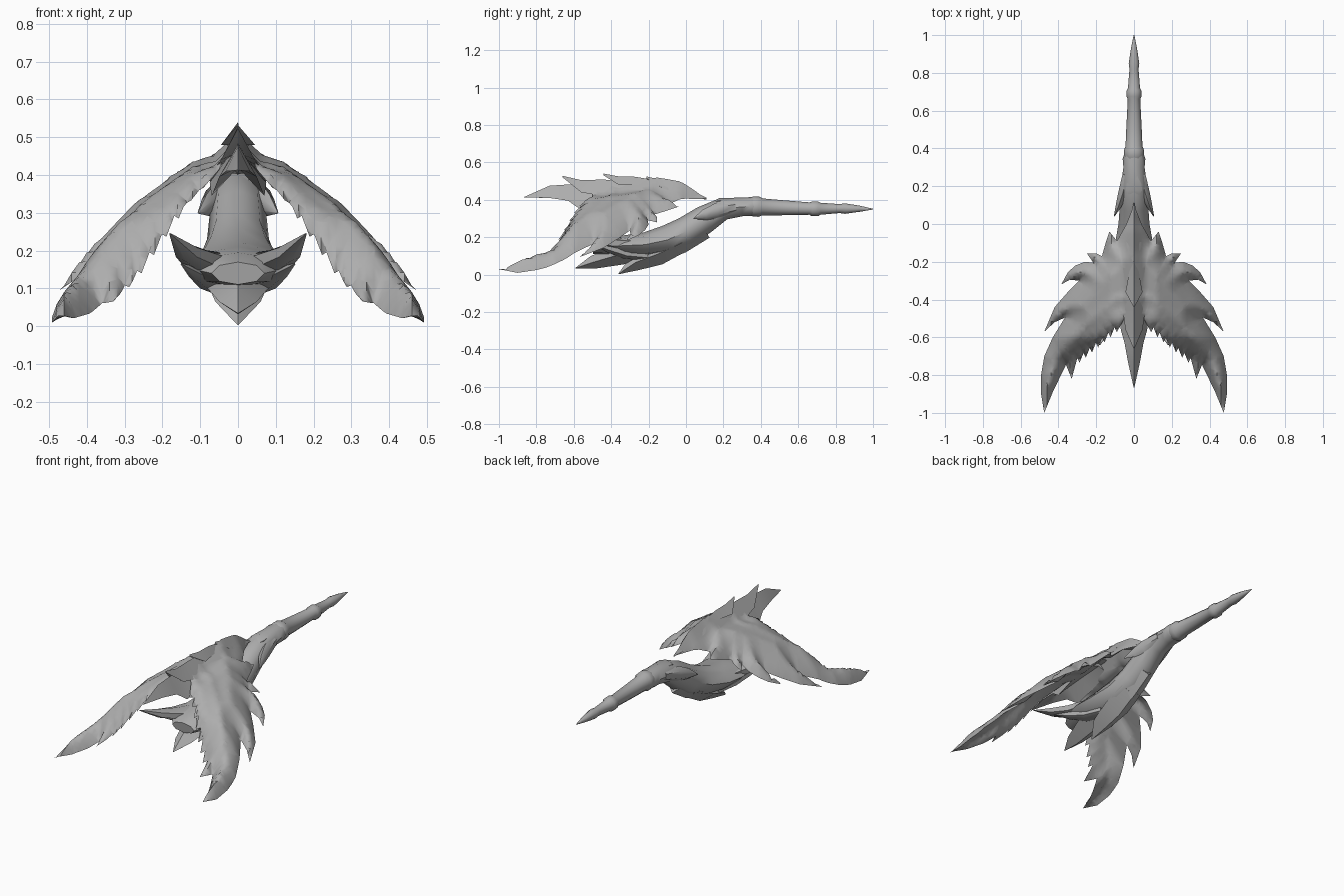
import bpy, bmesh, math
from mathutils import Vector

if "Cube" in bpy.data.objects:
    bpy.data.objects.remove(bpy.data.objects["Cube"])

grey = bpy.data.materials.new("plain grey")
grey.diffuse_color = (0.42, 0.42, 0.42, 1)
grey.use_nodes = True
grey.node_tree.nodes["Principled BSDF"].inputs["Base Color"].default_value = grey.diffuse_color


def finish(bm, name, angle=40):
    bmesh.ops.remove_doubles(bm, verts=bm.verts, dist=0.0005)
    bmesh.ops.recalc_face_normals(bm, faces=bm.faces)
    me = bpy.data.meshes.new(name)
    bm.to_mesh(me)
    bm.free()
    me.materials.append(grey)
    ob = bpy.data.objects.new(name, me)
    bpy.context.collection.objects.link(ob)
    bpy.ops.object.select_all(action='DESELECT')
    ob.select_set(True)
    bpy.context.view_layer.objects.active = ob
    bpy.ops.object.shade_smooth_by_angle(angle=math.radians(angle))
    return ob


def skin(bm, rings):
    n = len(rings[0])
    rings = [[bm.verts.new(p) for p in ring] for ring in rings]
    for a, b in zip(rings, rings[1:]):
        for k in range(n):
            bm.faces.new((a[k], a[(k + 1) % n], b[(k + 1) % n], b[k]))
    bm.faces.new(rings[0])
    bm.faces.new(rings[-1])


def loft(name, rows, n=8, mirror=False, angle=50):
    """Skin rings along a path; each row is x, y, z, half width, half height."""
    bm = bmesh.new()
    pts = [Vector(r[:3]) for r in rows]
    for sx in ((1, -1) if mirror else (1,)):
        rings = []
        for i, r in enumerate(rows):
            t = (pts[min(i + 1, len(pts) - 1)] - pts[max(i - 1, 0)]).normalized()
            side = t.cross(Vector((0, 0, 1))).normalized()
            up = side.cross(t)
            ring = []
            for k in range(n):
                a = math.pi / 2 + 2 * math.pi * k / n
                p = pts[i] + side * r[3] * math.cos(a) + up * r[4] * math.sin(a)
                ring.append((p.x * sx, p.y, p.z))
            rings.append(ring)
        skin(bm, rings)
    return finish(bm, name, angle)


def hood(name, rows):
    """Inverted V plate; each row is y, top z, half width, side z, inner z."""
    bm = bmesh.new()
    skin(bm, [[(0, y, zt), (w, y, zs), (0, y, zi), (-w, y, zs)] for y, zt, w, zs, zi in rows])
    return finish(bm, name, 45)


# long tail shaft with two ring joints
shaft = [(1.0, .35, .002), (.93, .352, .016), (.85, .353, .028), (.82, .353, .024), (.72, .352, .032),
         (.705, .352, .04), (.675, .352, .04), (.66, .353, .033), (.5, .358, .041),
         (.41, .362, .045), (.39, .363, .054), (.36, .364, .054), (.34, .364, .045)]
loft("tail_shaft", [(0, y, z, r, r) for y, z, r in shaft], 12)

# curved neck flowing down into the lower body
neck = [(.37, .364, .052, .05), (.345, .364, .06, .05), (.3, .362, .056, .05), (.2, .352, .07, .06),
        (.1, .295, .075, .075), (0, .23, .082, .08), (-.1, .185, .1, .08),
        (-.22, .16, .125, .065), (-.33, .155, .135, .055), (-.43, .15, .115, .045),
        (-.5, .14, .07, .03)]
loft("neck", [(0, y, z, w, h) for y, z, w, h in neck], 8)

# collar points where the neck meets the shaft
loft("collar_point", [(.035, .26, .36, .03, .03), (.06, .16, .34, .028, .04),
                      (.08, .1, .32, .018, .03), (.105, .04, .30, .002, .002)], 6, True)
loft("collar_ridge", [(0, .3, .38, .03, .03), (0, .18, .385, .05, .025),
                      (0, .12, .37, .004, .004)], 6)

# upper and lower jaw horns
loft("upper_jaw_horn", [(.04, -.3, .165, .08, .03), (.09, -.42, .17, .06, .032),
                        (.135, -.52, .195, .035, .025), (.18, -.64, .245, .002, .002)], 6, True)
loft("lower_jaw_horn", [(.02, -.22, .105, .06, .03), (.06, -.33, .115, .05, .03),
                        (.105, -.42, .14, .03, .02), (.15, -.5, .165, .002, .002)], 6, True)
# keel plates under the jaw
loft("jaw_tip", [(0, -.25, .12, .09, .05), (0, -.38, .1, .08, .052),
                 (0, -.5, .065, .05, .035), (0, -.59, .035, .002, .002)], 4)
loft("keel_plate", [(0, -.02, .17, .07, .05), (0, -.15, .11, .08, .06),
                    (0, -.27, .065, .06, .045), (0, -.36, .004, .002, .002)], 4)
loft("rear_keel_plate", [(0, .1, .24, .05, .05), (0, -.03, .16, .06, .05),
                         (0, -.16, .06, .002, .002)], 4)

# wing outline: barbed leading edge, swept tip, toothed trailing edge
outline = [(0, .1), (.04, 0), (.09, -.09), (.13, -.04), (.15, -.1), (.17, -.17), (.2, -.155),
           (.25, -.155), (.215, -.205), (.26, -.2), (.31, -.22), (.35, -.255), (.385, -.32),
           (.34, -.295), (.29, -.3), (.35, -.36), (.42, -.44), (.475, -.57), (.42, -.52),
           (.365, -.495), (.43, -.6), (.475, -.7), (.492, -.8), (.492, -.9), (.475, -1.0),
           (.43, -.89), (.36, -.745), (.33, -.82)]
for i in range(7):
    f = i / 7
    x, y = .3 - .23 * f, -.71 + .19 * f
    outline += [(x, y), (x - .012, y - .025)]
outline += [(.05, -.5), (0, -.5)]


def edge_distance(x, y):
    best = 9
    p = Vector((x, y))
    for a, b in zip(outline, outline[1:-1]):
        a, b = Vector(a), Vector(b)
        f = max(0, min(1, (p - a).dot(b - a) / (b - a).length_squared))
        best = min(best, (a + (b - a) * f - p).length)
    return best


def clamp(v):
    return max(0, min(1, v))


def wing_height(x, y, face):
    d = edge_distance(x, y)
    bulge = .085 * clamp(d / .11) ** .8 - .022 * clamp(1 - abs(x - .06) / .06) * clamp(d / .05)
    # trailing edge lifts near the ridge and droops near the tip
    lift = .35 * max(0, .27 - x) * clamp((-y - .3) / .2) * clamp(1.2 - d / .12)
    droop = .045 * clamp((.47 - x) / .08) * clamp((-y - .6) / .12)
    droop += .025 * clamp((-y - .6) / .15) * clamp((1 + y) / .1)
    thick = (.017 + .01 * clamp((-y - .55) / .2)) * clamp(d / .04) ** .6
    z = .44 - .55 * x + .15 * y + bulge + lift - droop
    return z - .4 * max(0, y + .03) + face * thick


# pair of wings: flat outline cut into a grid, then bent and thickened
wing = bmesh.new()
for sx in (1, -1):
    for face in (1, -1):
        part = bmesh.new()
        part.faces.new([part.verts.new((x, y, 0)) for x, y in outline])
        bmesh.ops.triangulate(part, faces=part.faces)
        for axis, count in ((0, 24), (1, 54)):
            for i in range(count):
                co, no = [0, 0, 0], [0, 0, 0]
                co[axis] = .02 * (i + 1) if axis == 0 else .085 - .02 * i
                no[axis] = 1
                bmesh.ops.bisect_plane(part, geom=part.verts[:] + part.edges[:] + part.faces[:],
                                       plane_co=co, plane_no=no, dist=1e-5)
        made = {v: wing.verts.new((v.co.x * sx, v.co.y, wing_height(v.co.x, v.co.y, face)))
                for v in part.verts}
        for f in part.faces:
            wing.faces.new([made[v] for v in f.verts])
        part.free()
finish(wing, "wings", 60)

# overlapping crest plates along the ridge, ending in a front horn
hood("crest_plate_1", [(.11, .41, .003, .405, .4), (-.03, .48, .035, .43, .44),
                       (-.12, .503, .04, .46, .47), (-.21, .525, .002, .515, .51)])
hood("crest_plate_2", [(-.08, .49, .02, .46, .46), (-.27, .523, .028, .48, .48),
                       (-.36, .525, .045, .48, .48), (-.44, .54, .002, .53, .53)])
hood("crest_plate_3", [(-.25, .5, .04, .45, .46), (-.45, .508, .06, .42, .45),
                       (-.56, .505, .045, .44, .46), (-.66, .528, .002, .52, .52)])
hood("front_horn", [(-.3, .48, .06, .42, .44), (-.45, .49, .075, .38, .43),
                    (-.56, .485, .07, .345, .42), (-.63, .482, .05, .395, .42),
                    (-.73, .475, .032, .41, .42), (-.865, .415, .002, .413, .412)])
